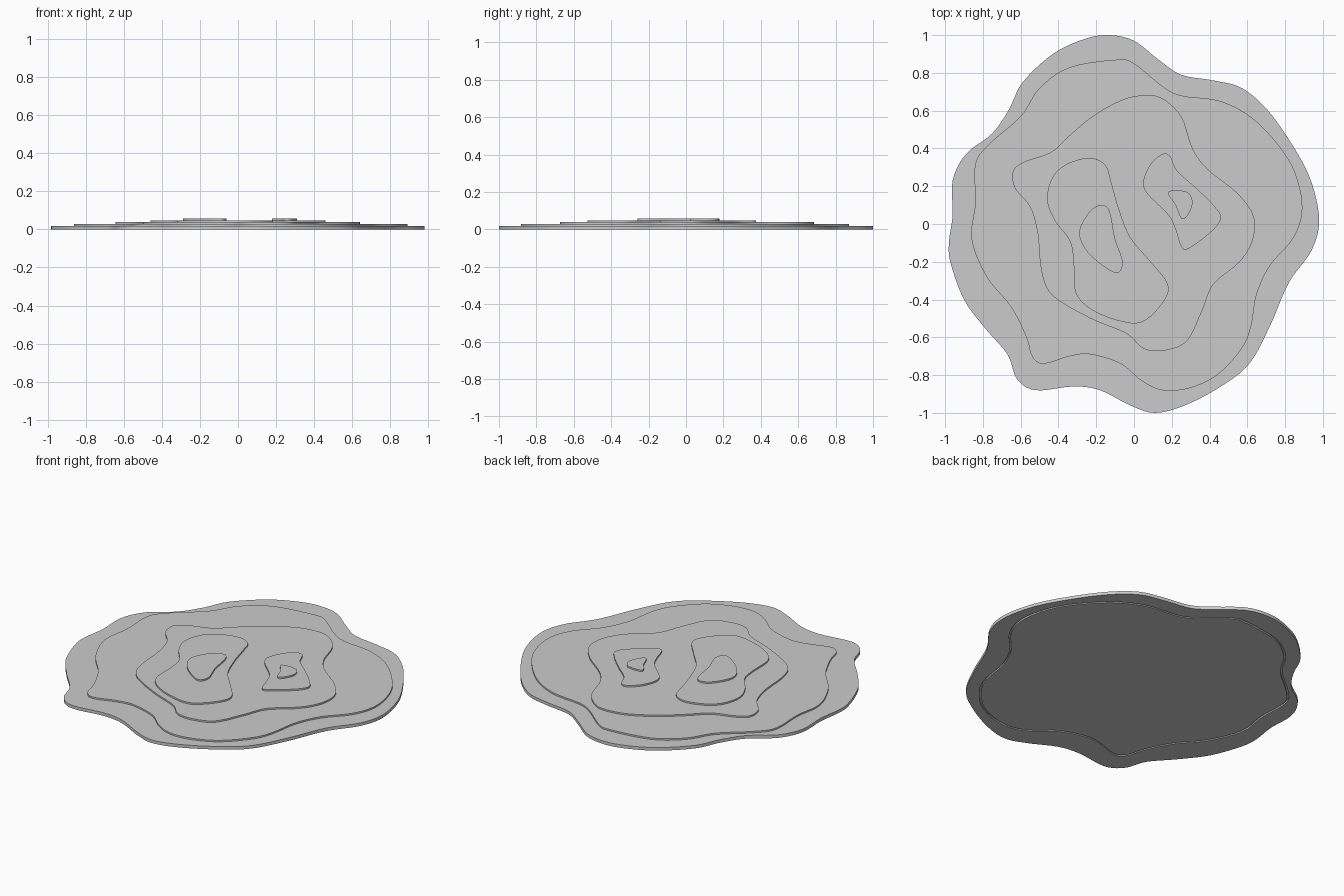
import bpy
import bmesh
import math
from mathutils import Vector

default_cube = bpy.data.objects.get("Cube")
if default_cube:
    bpy.data.objects.remove(default_cube, do_unlink=True)

STEP = 0.0095          # thickness of one sheet
SAMPLES = 5            # smooth samples between two outline points

# One plain grey for the whole relief
grey = bpy.data.materials.new("plain grey")
grey.use_nodes = True
colour = (0.6, 0.6, 0.6, 1)
grey.diffuse_color = colour
grey.node_tree.nodes["Principled BSDF"].inputs["Base Color"].default_value = colour

# Contour outlines, clockwise from the back, in hundredths of a unit
shore = [(-13, 100), (0, 97), (13, 87), (25, 79), (42, 76), (57, 72), (71, 60),
         (85, 40), (94, 22), (98, 2), (94, -14), (82, -31), (72, -54), (61, -74),
         (46, -86), (27, -96), (11, -100), (-2, -96), (-18, -88), (-32, -86),
         (-52, -88), (-62, -82), (-67, -69), (-79, -55), (-90, -40), (-97, -21),
         (-98, -10), (-96, 5), (-96, 23), (-89, 37), (-75, 48), (-66, 61),
         (-59, 75), (-43, 90), (-26, 98)]
lowland = [(-9, 87), (0, 85), (15, 73), (25, 68), (46, 65), (64, 55), (80, 37),
           (87, 22), (89, 6), (84, -8), (72, -22), (65, -37), (62, -54),
           (57, -66), (44, -80), (29, -87), (15, -88), (4, -83), (-7, -74),
           (-23, -69), (-34, -70), (-48, -74), (-54, -70), (-57, -60),
           (-65, -44), (-78, -28), (-86, -8), (-84, 11), (-84, 32), (-76, 43),
           (-60, 57), (-50, 72), (-34, 83)]
upland = [(3, 68), (14, 67), (25, 57), (31, 40), (39, 29), (54, 17), (63, 5),
          (63, -8), (56, -20), (42, -32), (36, -46), (28, -62), (16, -67),
          (5, -66), (-4, -58), (-23, -50), (-43, -38), (-49, -25), (-51, -5),
          (-55, 9), (-63, 19), (-64, 28), (-58, 33), (-44, 38), (-34, 47),
          (-22, 57), (-8, 65)]
right_hill = [(-23, 35), (-15, 31), (-12, 22), (-8, 8), (-2, -7), (8, -19),
              (18, -32), (15, -42), (4, -52), (-9, -51), (-23, -45), (-31, -36),
              (-32, -20), (-34, -9), (-42, 2), (-46, 13), (-43, 25), (-35, 32)]
left_hill = [(15, 37), (19, 36), (23, 28), (33, 19), (43, 9), (46, 3), (41, -4),
             (29, -13), (25, -12), (22, -3), (18, 5), (7, 16), (5, 23), (9, 32)]
right_summit = [(-18, 10), (-13, 7), (-10, -8), (-6, -20), (-9, -26), (-18, -21),
                (-26, -13), (-29, -4), (-24, 6)]
left_summit = [(18, 17), (28, 17), (31, 11), (28, 4), (25, 3), (22, 10)]


def smooth_loop(outline, scale=1.0):
    """Closed smooth curve through the outline points."""
    pts = [Vector(p) * scale / 100 for p in outline]
    count = len(pts)
    result = []
    for i in range(count):
        before, start, end, after = (pts[(i + k) % count] for k in (-1, 0, 1, 2))
        for s in range(SAMPLES):
            t = s / SAMPLES
            linear = (end - before) * t
            square = (2 * before - 5 * start + 4 * end - after) * t ** 2
            cubic = (3 * start - before - 3 * end + after) * t ** 3
            result.append(start + (linear + square + cubic) / 2)
    return result


def sheet(name, loops, bottom, top):
    """Flat filled sheet; a second loop inside the first becomes a hole."""
    curve = bpy.data.curves.new(name + " outline", 'CURVE')
    curve.dimensions = '2D'
    curve.fill_mode = 'BOTH'
    curve.extrude = (top - bottom) / 2
    for loop in loops:
        spline = curve.splines.new('POLY')
        spline.points.add(len(loop) - 1)
        for point, co in zip(spline.points, loop):
            point.co = (co.x, co.y, 0, 1)
        spline.use_cyclic_u = True

    # Turn the filled curve into a clean closed mesh
    helper = bpy.data.objects.new(name + " helper", curve)
    bpy.context.scene.collection.objects.link(helper)
    graph = bpy.context.evaluated_depsgraph_get()
    mesh = bpy.data.meshes.new_from_object(helper.evaluated_get(graph))
    bpy.data.objects.remove(helper, do_unlink=True)
    bpy.data.curves.remove(curve)
    bm = bmesh.new()
    bm.from_mesh(mesh)
    bmesh.ops.remove_doubles(bm, verts=bm.verts[:], dist=0.0001)
    bmesh.ops.recalc_face_normals(bm, faces=bm.faces[:])
    bmesh.ops.translate(bm, verts=bm.verts[:], vec=(0, 0, (top + bottom) / 2))
    for face in bm.faces:
        face.material_index = 0
        face.smooth = True
    bm.to_mesh(mesh)
    bm.free()
    mesh.set_sharp_from_angle(angle=math.radians(30))
    mesh.materials.clear()
    mesh.materials.append(grey)
    mesh.name = name
    obj = bpy.data.objects.new(name, mesh)
    bpy.context.scene.collection.objects.link(obj)
    return obj


# Base: a rim and a core with a thin groove between them underneath
sheet("base_rim", [smooth_loop(shore), smooth_loop(lowland, 1.006)], 0, STEP)
sheet("base_core", [smooth_loop(lowland, 0.994)], 0, STEP)
sheet("base_sheet", [smooth_loop(shore)], STEP, 2 * STEP)

# Stacked terraces, each one step higher
terraces = [("lowland", lowland, 2), ("upland", upland, 3),
            ("right_hill", right_hill, 4), ("left_hill", left_hill, 4),
            ("right_summit", right_summit, 5), ("left_summit", left_summit, 5)]
for name, outline, level in terraces:
    sheet(name, [smooth_loop(outline)], level * STEP, (level + 1) * STEP)
